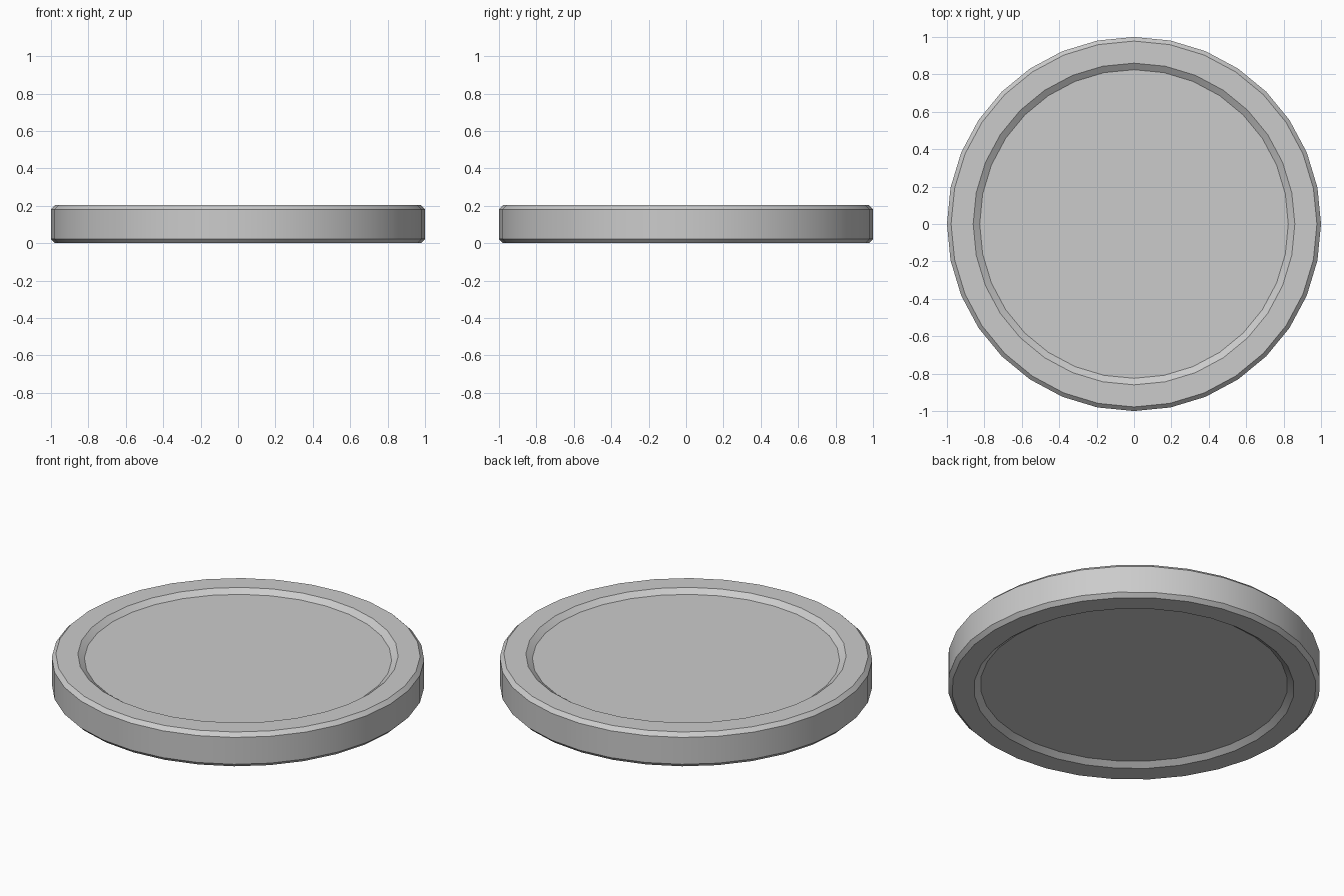
import bpy, bmesh
from math import radians, tau, cos, sin

if "Cube" in bpy.data.objects:
    bpy.data.objects.remove(bpy.data.objects["Cube"])

SIDES = 32
HEIGHT = 0.203

# Half profile (radius, height below top): recessed floor, sloped wall, flat rim, chamfer, side
top_half = [(0.825, 0.025), (0.86, 0.0), (0.978, 0.0), (1.0, 0.022)]
profile = [(r, HEIGHT - d) for r, d in top_half]
profile += [(r, d) for r, d in reversed(top_half)]

# Disc body: rings stacked along the profile, capped by the two recessed faces
bm = bmesh.new()
rings = [[bm.verts.new((r * cos(tau * i / SIDES), r * sin(tau * i / SIDES), z))
          for i in range(SIDES)] for r, z in profile]
for a, b in zip(rings, rings[1:]):
    for i in range(SIDES):
        j = (i + 1) % SIDES
        bm.faces.new((a[i], b[i], b[j], a[j]))
bm.faces.new(rings[0])
bm.faces.new(rings[-1][::-1])
bmesh.ops.recalc_face_normals(bm, faces=bm.faces)

mesh = bpy.data.meshes.new("disc")
bm.to_mesh(mesh)
bm.free()
disc = bpy.data.objects.new("disc", mesh)
bpy.context.collection.objects.link(disc)

# Smooth round walls, sharp chamfer and recess edges
bpy.context.view_layer.objects.active = disc
disc.select_set(True)
bpy.ops.object.shade_smooth_by_angle(angle=radians(30))
